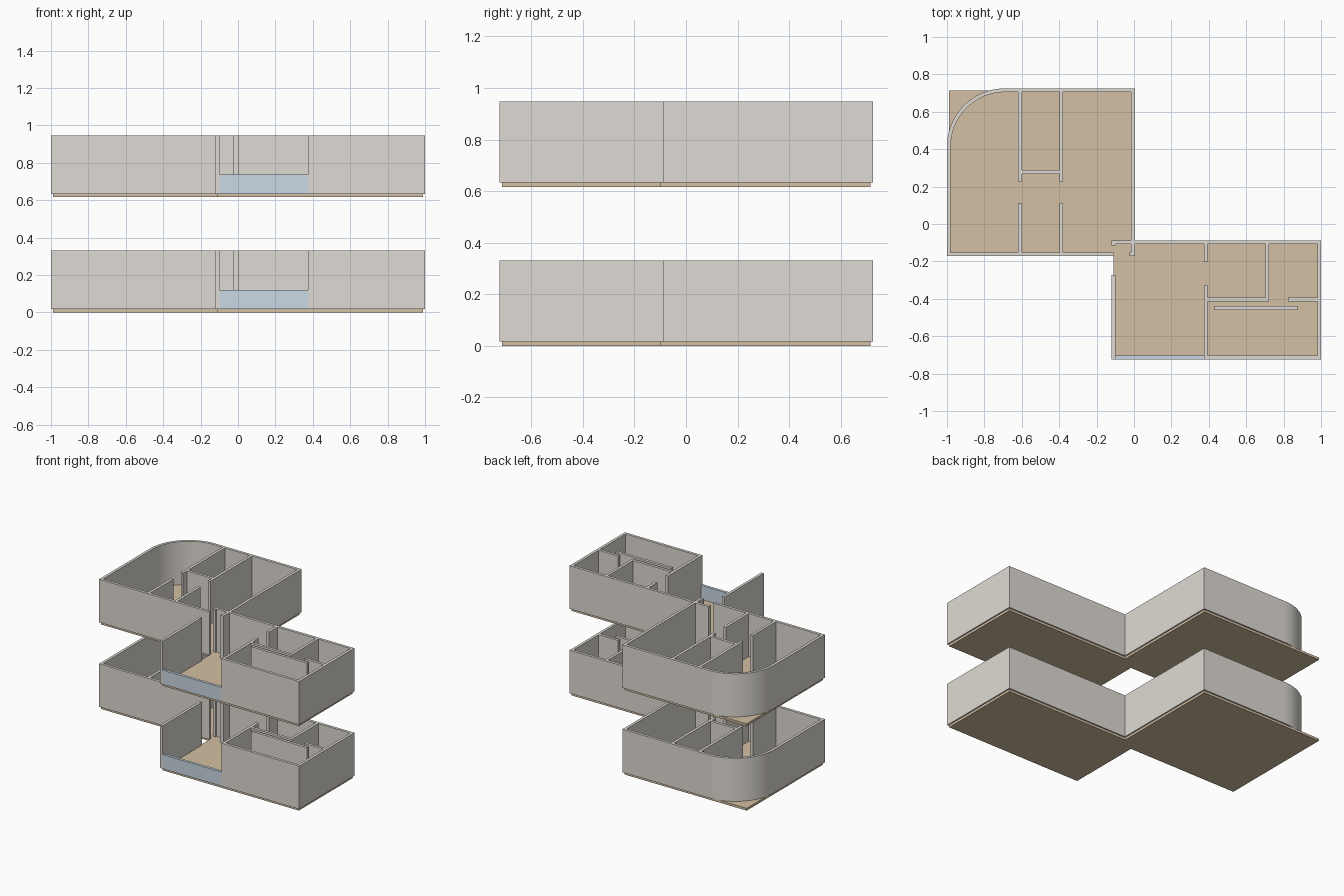
import bpy, bmesh, math
from mathutils import Vector

if "Cube" in bpy.data.objects:
    bpy.data.objects.remove(bpy.data.objects["Cube"])

T = 0.02            # wall thickness
SLAB = 0.017        # floor slab thickness
TOP = 0.331         # wall top within a storey
STOREY = 0.616      # storey spacing


def material(name, color):
    m = bpy.data.materials.new(name)
    m.diffuse_color = color
    m.use_nodes = True
    m.node_tree.nodes["Principled BSDF"].inputs["Base Color"].default_value = m.diffuse_color
    return m


WALL = material("plaster", (0.74, 0.71, 0.66, 1))
FLOOR = material("floor_tan", (0.66, 0.53, 0.37, 1))
BLUE = material("parapet_blue", (0.60, 0.70, 0.78, 1))


def finish(name, bm, mat, z):
    bmesh.ops.recalc_face_normals(bm, faces=bm.faces)
    me = bpy.data.meshes.new(name)
    bm.to_mesh(me)
    bm.free()
    me.materials.append(mat)
    ob = bpy.data.objects.new(name, me)
    ob.location.z = z
    bpy.context.collection.objects.link(ob)


def wall(name, path, z, top=TOP, mat=WALL):
    """Wall of constant thickness with mitred corners along a centreline."""
    pts = [Vector(p) for p in path]
    dirs = [(b - a).normalized() for a, b in zip(pts, pts[1:])]
    bm = bmesh.new()
    rings = []
    for i, p in enumerate(pts):
        d0, d1 = dirs[max(i - 1, 0)], dirs[min(i, len(dirs) - 1)]
        n0, n1 = Vector((-d0.y, d0.x)), Vector((-d1.y, d1.x))
        off = (n0 + n1) / (1 + n0.dot(n1)) * T / 2
        a, b = p + off, p - off
        rings.append([bm.verts.new((q.x, q.y, h)) for q, h in
                      ((a, SLAB), (b, SLAB), (b, top), (a, top))])
    for r, s in zip(rings, rings[1:]):
        for k in range(4):
            bm.faces.new((r[k], r[(k + 1) % 4], s[(k + 1) % 4], s[k]))
    bm.faces.new(rings[0])
    bm.faces.new(rings[-1])
    finish(name, bm, mat, z)


def slab(name, outline, z):
    bm = bmesh.new()
    f = bm.faces.new([bm.verts.new((x, y, 0)) for x, y in outline])
    ext = bmesh.ops.extrude_face_region(bm, geom=[f], use_keep_orig=True)
    bmesh.ops.translate(bm, vec=(0, 0, SLAB),
                        verts=[v for v in ext["geom"] if isinstance(v, bmesh.types.BMVert)])
    finish(name, bm, FLOOR, z)


# Centreline positions of the two wings
AL, AR, AF, AB = -0.99, -0.005, -0.162, 0.715
BL, BR, BF, BB = -0.11, 0.99, -0.714, -0.097
R = 0.30
arc = [(AL + R - R * math.cos(t), AB - R + R * math.sin(t))
       for t in [math.pi / 2 * i / 24 for i in range(25)]]

for level, z in (("lower", 0), ("upper", STOREY)):
    def w(name, *path, **kw):
        wall(f"{level}_{name}", path, z, **kw)

    # Floor under both wings
    slab(f"{level}_floor", [(AL, AF), (BL, AF), (BL, BF), (BR, BF),
                            (BR, BB), (AR, BB), (AR, AB), (AL, AB)], z)

    # Back wing: outer wall with rounded corner, then partitions
    w("back_wing_outer_wall", (BL, AF), (AL, AF), *arc, (AR, AB), (AR, AF), (-0.025, AF))
    for side, x in (("left", -0.609), ("right", -0.389)):
        w(f"back_wing_{side}_partition_rear", (x, AB - T / 2), (x, 0.225))
        w(f"back_wing_{side}_partition_front", (x, 0.112), (x, AF + T / 2))
    w("back_wing_cross_partition", (-0.599, 0.278), (-0.399, 0.278))

    # Front wing: outer wall turning into the room divider
    w("front_wing_outer_wall", (BL, -0.116), (BL, BB), (BR, BB), (BR, BF),
      (0.384, BF), (0.384, -0.326))
    w("front_wing_left_wall", (BL, BF - T / 2), (BL, -0.273))
    w("front_wing_divider_stub", (0.384, BB - T / 2), (0.384, -0.204))
    w("front_wing_small_room_walls", (0.394, -0.404), (0.712, -0.404), (0.712, BB - T / 2))
    w("front_wing_doorway_wall", (0.823, -0.404), (BR - T / 2, -0.404))
    w("front_wing_free_wall", (0.428, -0.449), (0.877, -0.449))

    # Low parapet of the open front
    w("parapet", (BL + T / 2, BF), (0.374, BF), top=0.12, mat=BLUE)
